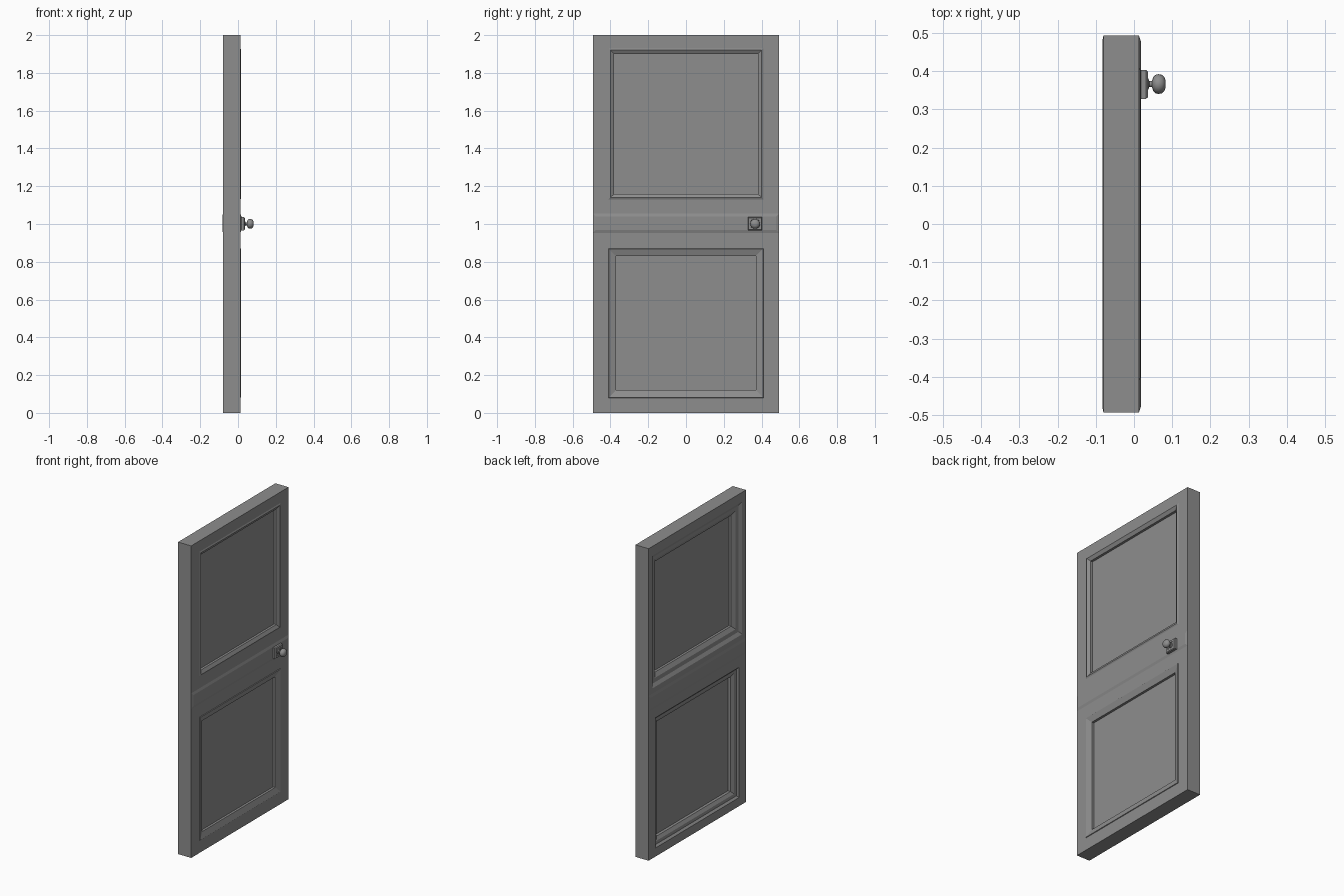
import bpy, bmesh, math

if "Cube" in bpy.data.objects:
    bpy.data.objects.remove(bpy.data.objects["Cube"], do_unlink=True)

grey = bpy.data.materials.new("door grey")
grey.use_nodes = True
grey.diffuse_color = (0.27, 0.27, 0.27, 1)
grey.node_tree.nodes["Principled BSDF"].inputs["Base Color"].default_value = (0.27, 0.27, 0.27, 1)

HALF, HEIGHT = 0.493, 2.0
FRONT, BACK = 0.013, -0.08


def finish(name, bm):
    bmesh.ops.remove_doubles(bm, verts=bm.verts, dist=0.0001)
    bmesh.ops.recalc_face_normals(bm, faces=bm.faces)
    mesh = bpy.data.meshes.new(name)
    bm.to_mesh(mesh)
    bm.free()
    mesh.materials.append(grey)
    obj = bpy.data.objects.new(name, mesh)
    bpy.context.collection.objects.link(obj)
    return obj


def ring(bm, rect, x):
    y0, y1, z0, z1 = rect
    return [bm.verts.new((x, y, z)) for y, z in ((y0, z0), (y1, z0), (y1, z1), (y0, z1))]


def bridge(bm, a, b):
    for i in range(4):
        j = (i + 1) % 4
        bm.faces.new((a[i], a[j], b[j], b[i]))


def loft(bm, steps, cap=True):
    """Join nested rectangles given as (rect, x)."""
    rings = [ring(bm, r, x) for r, x in steps]
    for a, b in zip(rings, rings[1:]):
        bridge(bm, a, b)
    if cap:
        bm.faces.new(rings[-1])


def shrink(rect, d):
    return rect[0] + d, rect[1] - d, rect[2] + d, rect[3] - d


def door_side(bm, x, panels, profiles):
    """Flat stiles and rails around the two panels, each lofted inwards."""
    lower, upper = panels
    heights = (0, lower[2], lower[3], upper[2], upper[3], HEIGHT)
    for row in range(5):
        z0, z1 = heights[row], heights[row + 1]
        if row % 2 == 0:
            bm.faces.new(ring(bm, (-HALF, HALF, z0, z1), x))
            continue
        rect = panels[row // 2]
        bm.faces.new(ring(bm, (-HALF, rect[0], z0, z1), x))
        bm.faces.new(ring(bm, (rect[1], HALF, z0, z1), x))
        loft(bm, [(shrink(rect, d), x + dx) for d, dx in profiles[row // 2]])


# Door slab with moulded panels on both sides
bm = bmesh.new()
front_panels = [(-0.41, 0.41, 0.08, 0.87), (-0.41, 0.41, 1.13, 1.93)]
front_profiles = [[(0, 0), (0.002, 0.004), (0.04, -0.008), (0.04, -0.023)],
                  [(0, 0), (0.009, 0.004), (0.03, -0.008), (0.03, -0.023)]]
door_side(bm, FRONT, front_panels, front_profiles)
back_panels = [(-0.425, 0.425, 0.055, 0.89), (-0.455, 0.455, 1.09, 1.94)]
back_profiles = [[(0, 0), (0.012, 0.012), (0.03, 0.015), (0.05, 0.027), (0.05, 0.045)],
                 [(0, 0), (0.02, 0.012), (0.045, 0.015), (0.07, 0.03), (0.07, 0.045)]]
door_side(bm, BACK, back_panels, back_profiles)
outline = (-HALF, HALF, 0, HEIGHT)
loft(bm, [(outline, BACK), (outline, FRONT)], cap=False)
finish("door_slab", bm)

# Shallow bevelled rail across the middle of each side
rail = (-HALF, HALF, 0.953, 1.055)
for name, x, rise in (("front_middle_rail", FRONT, 0.005), ("back_middle_rail", BACK, -0.003)):
    bm = bmesh.new()
    loft(bm, [(rail, x), (shrink(rail, 0.016), x + rise)])
    finish(name, bm)

# Square plate behind the knob
plate = (0.327, 0.403, 0.966, 1.036)
bm = bmesh.new()
loft(bm, [(plate, FRONT), (plate, 0.031), (shrink(plate, 0.004), 0.036),
          (shrink(plate, 0.016), 0.036), (shrink(plate, 0.018), 0.032)])
finish("knob_plate", bm)

# Knob and stem turned around the x axis
profile = [(0.03, 0.016), (0.038, 0.014), (0.04, 0.008), (0.047, 0.008), (0.05, 0.018),
           (0.056, 0.024), (0.064, 0.026), (0.073, 0.024), (0.08, 0.017), (0.083, 0.008)]
SIDES = 16
bm = bmesh.new()
loops = []
for x, r in profile:
    angles = [2 * math.pi * i / SIDES for i in range(SIDES)]
    loops.append([bm.verts.new((x, 0.366 + r * math.cos(a), 1.001 + r * math.sin(a))) for a in angles])
for a, b in zip(loops, loops[1:]):
    for i in range(SIDES):
        j = (i + 1) % SIDES
        bm.faces.new((a[i], a[j], b[j], b[i]))
bm.faces.new(loops[-1])
knob = finish("door_knob", bm)
bpy.context.view_layer.objects.active = knob
knob.select_set(True)
bpy.ops.object.shade_smooth_by_angle(angle=math.radians(40))
